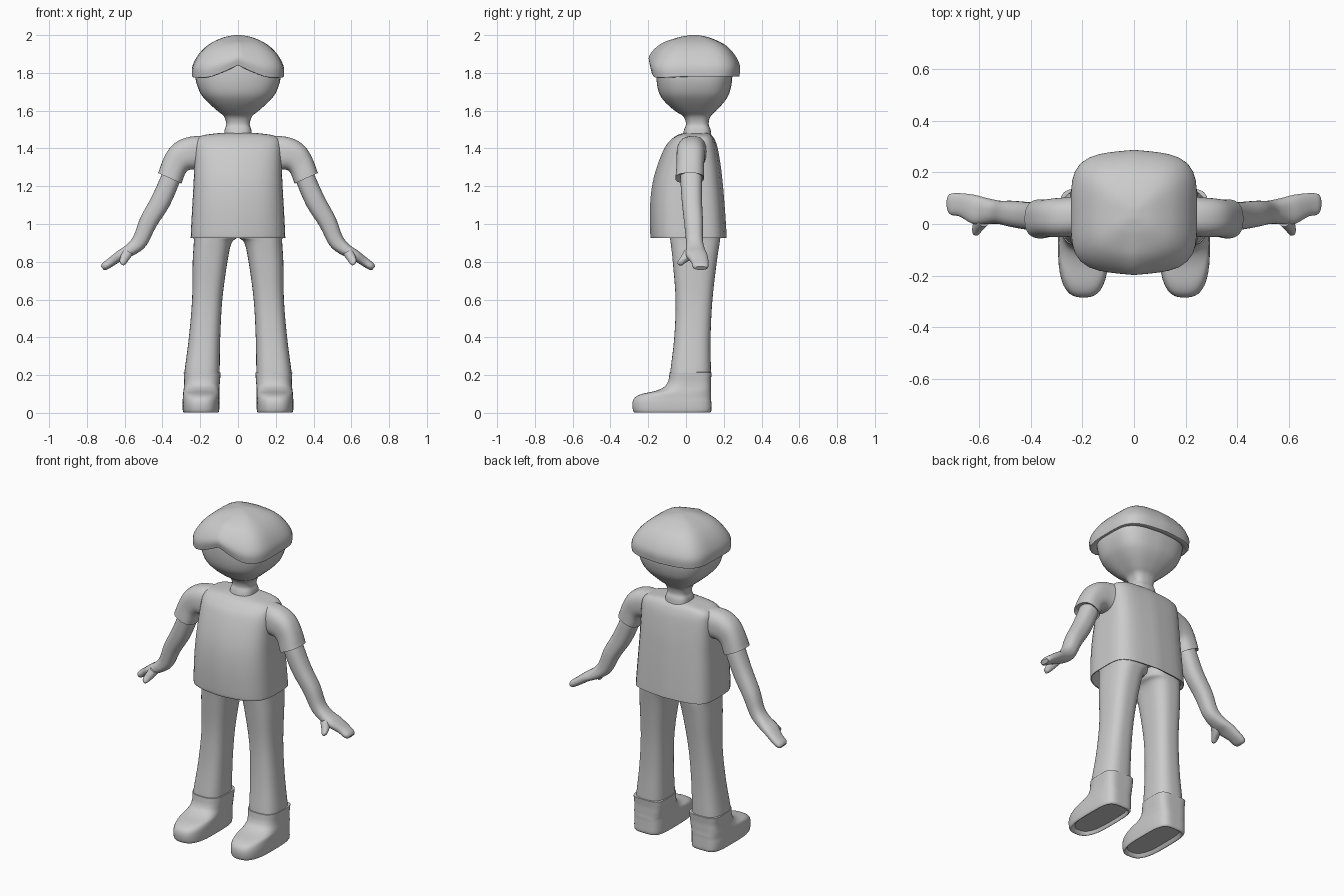
import bpy, bmesh
from math import sin, cos, pi, radians

SEG, STEPS = 48, 4


def spline(a, b, c, d, t):
    return 0.5 * (2*b + (c - a)*t + (2*a - 5*b + 4*c - d)*t*t + (3*b - a - 3*c + d)*t**3)


def loft(name, rings, front=3, back=3, ridge=0, warp=None, mirror=False):
    """Skin rounded-square rings given as (x, z, y_front, y_back, half_width, tilt)."""
    rings = [tuple(r) + (0,) * (6 - len(r)) for r in rings]
    pad = [rings[0]] + rings + [rings[-1]]
    dense = []
    for i in range(len(rings) - 1):
        quad = pad[i:i + 4]
        for s in range(STEPS):
            dense.append([spline(*v, s / STEPS) for v in zip(*quad)])
    dense.append(rings[-1])

    bm = bmesh.new()
    loops = []
    for x, z, y0, y1, r, tilt in dense:
        a, loop = radians(tilt), []
        for k in range(SEG):
            t = 2 * pi * k / SEG
            c, s = cos(t), sin(t)
            n = front if s < 0 else back
            m = (abs(c)**n + abs(s)**n) ** (-1 / n)
            u, v = c * m, s * m
            v *= 1 - ridge * abs(u)
            p = [x + u*r*cos(a), (y0 + y1)/2 + v*(y1 - y0)/2, z + u*r*sin(a)]
            if warp:
                p = warp(*p)
            loop.append(bm.verts.new(p))
        loops.append(loop)
    for lo, hi in zip(loops, loops[1:]):
        for k in range(SEG):
            j = (k + 1) % SEG
            bm.faces.new((lo[k], lo[j], hi[j], hi[k]))
    bm.faces.new(loops[0][::-1])
    bm.faces.new(loops[-1])
    bmesh.ops.recalc_face_normals(bm, faces=bm.faces)
    me = bpy.data.meshes.new(name)
    bm.to_mesh(me)
    bm.free()
    ob = bpy.data.objects.new(name, me)
    bpy.context.collection.objects.link(ob)
    bpy.ops.object.select_all(action='DESELECT')
    ob.select_set(True)
    bpy.context.view_layer.objects.active = ob
    bpy.ops.object.shade_smooth_by_angle(angle=radians(40))
    if mirror:
        mod = ob.modifiers.new("mirror", 'MIRROR')
        mod.use_axis = (True, False, False)
    return ob


def fringe(x, y, z):
    """Raise the front rim of the hair into a centre parting."""
    ahead = min(1, max(0, -y / 0.12))
    low = min(1, max(0, (2 - z) / 0.21))
    side = min(1, abs(x) / 0.16)
    return x, y, z + 0.06 * ahead * low * (1 - side) ** 1.2 - 0.006 * ahead * low * side


# Head and neck
loft("head", [
    (0, 1.46, -.02, .135, .075), (0, 1.50, -.01, .13, .07), (0, 1.53, 0, .12, .062),
    (0, 1.57, -.015, .13, .075), (0, 1.60, -.06, .16, .11), (0, 1.65, -.115, .205, .165),
    (0, 1.70, -.145, .232, .203), (0, 1.78, -.157, .245, .226),
    (0, 1.86, -.15, .23, .21), (0, 1.90, -.10, .18, .15)], 3, 3.5, ridge=.07)

# Hair cap
loft("hair", [
    (0, 1.81, -.13, .22, .20), (0, 1.785, -.155, .25, .222), (0, 1.78, -.185, .278, .24),
    (0, 1.79, -.192, .284, .244), (0, 1.84, -.196, .285, .24), (0, 1.90, -.165, .255, .207),
    (0, 1.95, -.115, .205, .155), (0, 1.985, -.045, .13, .085), (0, 1.998, .01, .075, .03),
    (0, 2.0, .04, .045, .003)], 4.2, 4.2, ridge=.09, warp=fringe)

# Shirt
loft("shirt_body", [
    (0, .98, -.14, .17, .21), (0, .935, -.17, .198, .237), (0, .928, -.182, .213, .248),
    (0, .94, -.189, .215, .25), (0, 1.08, -.191, .206, .243), (0, 1.2, -.18, .196, .236),
    (0, 1.3, -.155, .185, .232), (0, 1.4, -.115, .168, .23), (0, 1.445, -.08, .153, .222),
    (0, 1.468, -.05, .138, .19), (0, 1.478, -.025, .125, .13), (0, 1.483, 0, .11, .08)],
    3.2, 5, ridge=.1)
loft("sleeve", [
    (.15, 1.375, -.03, .12, .09, 90), (.24, 1.375, -.048, .105, .088, 80),
    (.30, 1.355, -.05, .10, .08, 60), (.335, 1.31, -.05, .095, .07, 35),
    (.358, 1.25, -.055, .095, .068, 25), (.361, 1.243, -.053, .093, .066, 25),
    (.357, 1.252, -.03, .075, .045, 25)], 2.5, 2.5, mirror=True)

# Arms with mitten hands
loft("arm", [
    (.335, 1.30, -.03, .08, .05, 28), (.357, 1.24, -.03, .085, .052, 27),
    (.41, 1.12, -.022, .085, .053, 28), (.475, 1.01, -.01, .09, .048, 30),
    (.52, .91, 0, .09, .042, 37), (.57, .863, 0, .10, .034, 50),
    (.62, .835, 0, .113, .028, 52), (.67, .80, .028, .119, .024, 52),
    (.705, .776, .035, .118, .021, 52), (.718, .766, .05, .108, .012, 52)],
    2.4, 2.4, mirror=True)
loft("thumb", [
    (.58, .855, -.01, .06, .028, 30), (.60, .82, -.03, .03, .024, 30),
    (.611, .797, -.045, -.003, .018, 30), (.614, .784, -.04, -.018, .008, 30)],
    2.2, 2.2, mirror=True)

# Trousers
loft("trouser_leg", [
    (.118, .98, -.09, .185, .117), (.119, .93, -.085, .182, .116), (.134, .90, -.081, .178, .10),
    (.148, .80, -.07, .163, .092), (.163, .60, -.055, .14, .08), (.177, .40, -.062, .13, .083),
    (.19, .22, -.083, .132, .093), (.19, .20, -.083, .132, .092)], 2.8, 2.8, mirror=True)

# Boots
loft("boot", [
    (.192, .02, -.25, .11, .075), (.195, .002, -.268, .122, .088), (.196, .012, -.28, .134, .096),
    (.196, .05, -.284, .134, .098), (.195, .08, -.272, .133, .097), (.195, .10, -.235, .133, .096),
    (.194, .117, -.16, .132, .095), (.192, .14, -.112, .132, .094), (.19, .17, -.094, .132, .095),
    (.19, .205, -.088, .135, .097), (.19, .215, -.085, .134, .095), (.19, .213, -.06, .11, .07)],
    2.8, 4.5, mirror=True)
